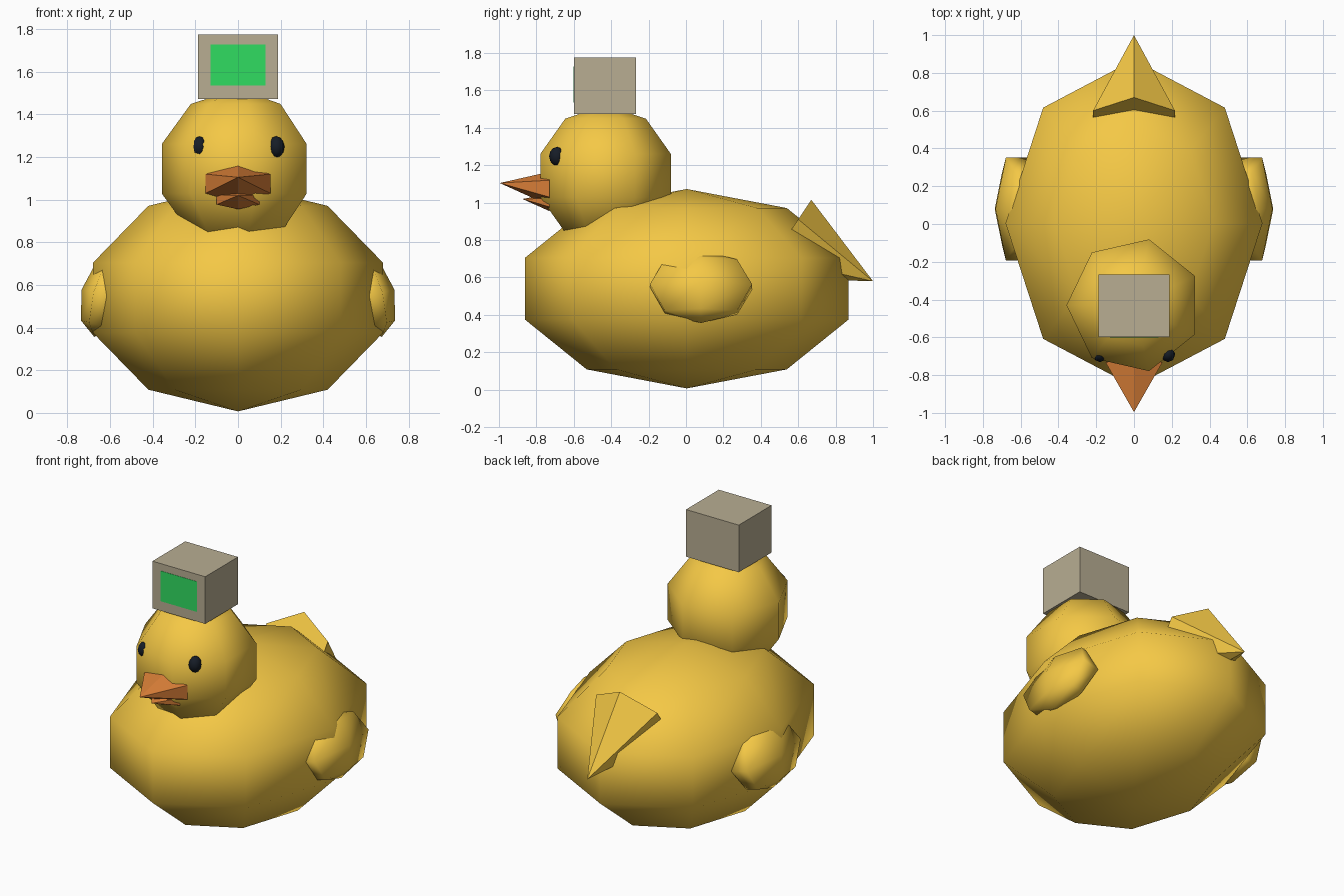
import bpy
import bmesh
from math import sin, cos, pi
from mathutils import Matrix, Vector

if "Cube" in bpy.data.objects:
    bpy.data.objects.remove(bpy.data.objects["Cube"])


def material(name, rgb):
    m = bpy.data.materials.new(name)
    m.diffuse_color = (*rgb, 1)
    m.use_nodes = True
    m.node_tree.nodes["Principled BSDF"].inputs["Base Color"].default_value = m.diffuse_color
    return m


YELLOW = material("yellow", (0.91, 0.58, 0.06))
ORANGE = material("orange", (0.72, 0.22, 0.04))
BLACK = material("black", (0.008, 0.012, 0.02))
BEIGE = material("beige", (0.48, 0.42, 0.29))
GREEN = material("green", (0.03, 0.72, 0.12))


def finish(name, bm, mat, smooth):
    bmesh.ops.recalc_face_normals(bm, faces=bm.faces)
    for f in bm.faces:
        f.smooth = smooth
    me = bpy.data.meshes.new(name)
    bm.to_mesh(me)
    bm.free()
    me.materials.append(mat)
    ob = bpy.data.objects.new(name, me)
    bpy.context.collection.objects.link(ob)
    return ob


def ball(name, segs, rings, center, radii, mat, tilt=0.0):
    """Low-poly ellipsoid, first vertex column at -x, tilted about y."""
    bm = bmesh.new()
    rows = []
    for i in range(1, rings):
        a = pi * i / rings
        rows.append([bm.verts.new((-sin(a) * cos(2 * pi * k / segs),
                                   sin(a) * sin(2 * pi * k / segs), cos(a)))
                     for k in range(segs)])
    top, bottom = bm.verts.new((0, 0, 1)), bm.verts.new((0, 0, -1))
    for k in range(segs):
        n = (k + 1) % segs
        bm.faces.new((top, rows[0][k], rows[0][n]))
        bm.faces.new((bottom, rows[-1][n], rows[-1][k]))
        for a, b in zip(rows, rows[1:]):
            bm.faces.new((a[k], b[k], b[n], a[n]))
    bm.transform(Matrix.Translation(center) @ Matrix.Rotation(tilt, 4, 'Y')
                 @ Matrix.Diagonal((*radii, 1)))
    return finish(name, bm, mat, True)


def spike(name, base, half_width, up, tip, mat):
    """Six-sided cone with one base vertex along the up vector."""
    bm = bmesh.new()
    ring = [bm.verts.new(Vector(base) + Vector(up) * cos(k * pi / 3)
                         + Vector((half_width / cos(pi / 6) * sin(k * pi / 3), 0, 0)))
            for k in range(6)]
    end = bm.verts.new(tip)
    bm.faces.new(ring)
    for k in range(6):
        bm.faces.new((ring[k], ring[(k + 1) % 6], end))
    return finish(name, bm, mat, False)


def box(name, center, size, mat):
    bm = bmesh.new()
    bmesh.ops.create_cube(bm, size=1, matrix=Matrix.Translation(center)
                          @ Matrix.Diagonal((*size, 1)))
    return finish(name, bm, mat, False)


# Body and head
ball("body", 8, 5, (0, 0.004, 0.54), (0.715, 0.91, 0.533), YELLOW)
ball("head", 7, 5, (0, -0.43, 1.145), (0.376, 0.376, 0.376), YELLOW)

# Wings and eyes, one per side
for side, s in (("left", -1), ("right", 1)):
    ball(side + "_wing", 6, 4, (s * 0.623, 0.08, 0.55), (0.114, 0.315, 0.2),
         YELLOW, -s * 0.26)
    ball(side + "_eye", 8, 6, (s * 0.18, -0.69, 1.248), (0.038, 0.042, 0.05), BLACK)

# Beak halves and tail
spike("upper_beak", (0, -0.73, 1.075), 0.152, (0, 0, 0.09), (0, -0.996, 1.105), ORANGE)
spike("lower_beak", (0, -0.73, 1.0), 0.1, (0, 0, 0.045), (0, -0.875, 1.02), ORANGE)
spike("tail", (0, 0.53, 0.807), 0.217, (0, 0.14, 0.208), (0, 1.0, 0.58), YELLOW)

# Box on the head with a panel on its front
box("head_box", (0, -0.433, 1.624), (0.374, 0.332, 0.302), BEIGE)
box("front_panel", (0.001, -0.598, 1.632), (0.258, 0.006, 0.194), GREEN)
